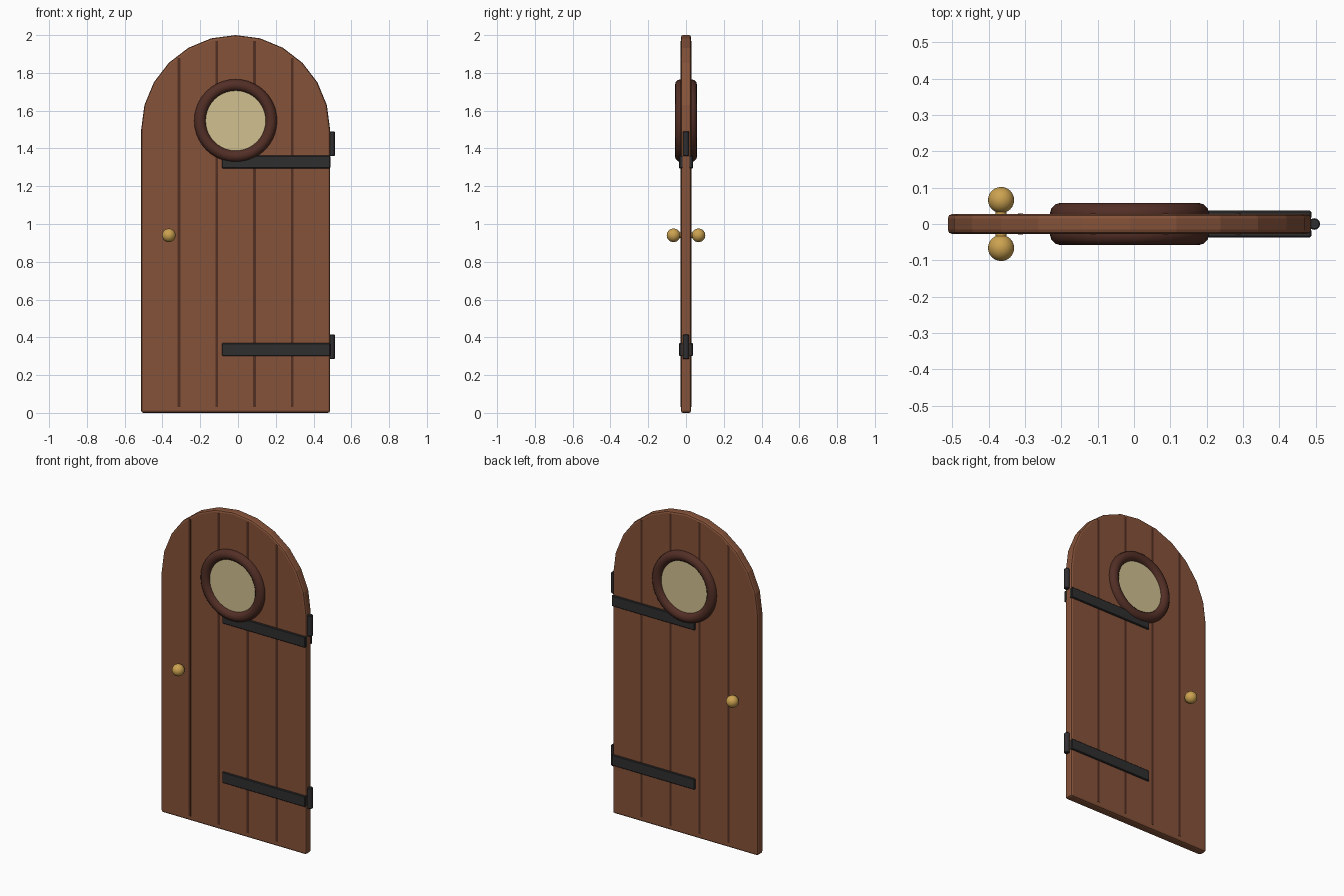
import bpy, bmesh, math
from mathutils import Matrix

if "Cube" in bpy.data.objects:
    bpy.data.objects.remove(bpy.data.objects["Cube"])

CX = -0.0125          # door centre line (hinges stick out on the right)
HALF_T = 0.0275       # half the door thickness


def material(name, rgb):
    m = bpy.data.materials.new(name)
    m.diffuse_color = (*rgb, 1)
    m.use_nodes = True
    m.node_tree.nodes["Principled BSDF"].inputs["Base Color"].default_value = m.diffuse_color
    return m


WOOD = material("brown wood", (0.235, 0.085, 0.041))
GROOVE = material("dark groove", (0.085, 0.028, 0.016))
FRAME = material("dark red brown", (0.085, 0.028, 0.019))
GLASS = material("pale glass", (0.64, 0.53, 0.28))
IRON = material("black iron", (0.030, 0.028, 0.030))
BRASS = material("brass", (0.60, 0.36, 0.08))


def finish(bm, name, mat, bevel=0, segments=1, smooth=False):
    bmesh.ops.recalc_face_normals(bm, faces=bm.faces)
    me = bpy.data.meshes.new(name)
    bm.to_mesh(me)
    bm.free()
    ob = bpy.data.objects.new(name, me)
    bpy.context.collection.objects.link(ob)
    me.materials.append(mat)
    if bevel:
        mod = ob.modifiers.new("bevel", "BEVEL")
        mod.width, mod.segments, mod.limit_method = bevel, segments, "ANGLE"
        mod.angle_limit = math.radians(40)
    if smooth:
        bpy.ops.object.select_all(action="DESELECT")
        bpy.context.view_layer.objects.active = ob
        ob.select_set(True)
        bpy.ops.object.shade_smooth_by_angle(angle=math.radians(40))
    return ob


def box(name, mat, lo, hi, bevel=0):
    bm = bmesh.new()
    size = [b - a for a, b in zip(lo, hi)]
    mid = [(a + b) / 2 for a, b in zip(lo, hi)]
    bmesh.ops.create_cube(bm, size=1, matrix=Matrix.Translation(mid) @ Matrix.Diagonal((*size, 1)))
    return finish(bm, name, mat, bevel)


def cylinder(name, mat, centre, radius, depth, along_y=True, sides=32, bevel=0):
    bm = bmesh.new()
    rot = Matrix.Rotation(math.pi / 2, 4, "X") if along_y else Matrix()
    bmesh.ops.create_cone(bm, cap_ends=True, segments=sides, radius1=radius, radius2=radius,
                          depth=depth, matrix=Matrix.Translation(centre) @ rot)
    return finish(bm, name, mat, bevel, smooth=True)


# Door slab with a faceted half-round top
bm = bmesh.new()
outline = [(-0.5, 0), (0.5, 0)]
outline += [(0.5 * math.cos(math.pi * i / 12), 1.5 + 0.5 * math.sin(math.pi * i / 12)) for i in range(13)]
face = bm.faces.new([bm.verts.new((CX + x, -HALF_T, z)) for x, z in outline])
ext = bmesh.ops.extrude_face_region(bm, geom=[face])
bmesh.ops.translate(bm, vec=(0, 2 * HALF_T, 0),
                    verts=[v for v in ext["geom"] if isinstance(v, bmesh.types.BMVert)])
finish(bm, "door_slab", WOOD, 0.012, 2)

# Parts that repeat on the front and the back
for side, label in ((-1, "front"), (1, "back")):
    def span(a, b):
        return sorted((side * a, side * b))

    # Plank grooves
    for i, x in enumerate((-0.3, -0.1, 0.1, 0.3)):
        top = 1.5 + math.sqrt(0.25 - x * x) - 0.02
        y0, y1 = span(0.02, 0.029)
        box(f"{label}_groove_{i}", GROOVE, (CX + x - 0.007, y0, 0.03), (CX + x + 0.007, y1, top))

    # Hinge straps
    for z, level in ((0.335, "lower"), (1.328, "upper")):
        y0, y1 = span(0.015, 0.037)
        box(f"{label}_{level}_strap", IRON, (-0.085, y0, z - 0.034), (0.4885, y1, z + 0.034), 0.004)

    # Round window frame: swept circle
    bm = bmesh.new()
    n, k, R, r = 40, 12, 0.1885, 0.031
    rings = [[bm.verts.new((CX + (R + r * math.cos(b)) * math.cos(a),
                            side * 0.0275 + r * math.sin(b),
                            1.547 + (R + r * math.cos(b)) * math.sin(a)))
              for b in (2 * math.pi * j / k for j in range(k))]
             for a in (2 * math.pi * i / n for i in range(n))]
    for i in range(n):
        for j in range(k):
            p, q = rings[i], rings[(i + 1) % n]
            bm.faces.new((p[j], p[(j + 1) % k], q[(j + 1) % k], q[j]))
    finish(bm, f"{label}_window_frame", FRAME, smooth=True)

    # Knob and its stem
    bm = bmesh.new()
    bmesh.ops.create_uvsphere(bm, u_segments=24, v_segments=16, radius=0.036,
                              matrix=Matrix.Translation((-0.366, side * 0.066, 0.94)))
    finish(bm, f"{label}_knob", BRASS, smooth=True)
    cylinder(f"{label}_knob_stem", BRASS, (-0.366, side * 0.035, 0.94), 0.015, 0.04, sides=16)

# Window pane, through the door
cylinder("window_pane", GLASS, (CX, 0, 1.547), 0.175, 0.066, sides=40)

# Hinge barrels on the right edge
for z, level in ((0.35, "lower"), (1.425, "upper")):
    cylinder(f"{level}_hinge_barrel", IRON, (0.4965, 0, z), 0.016, 0.13, False, 12, 0.003)
